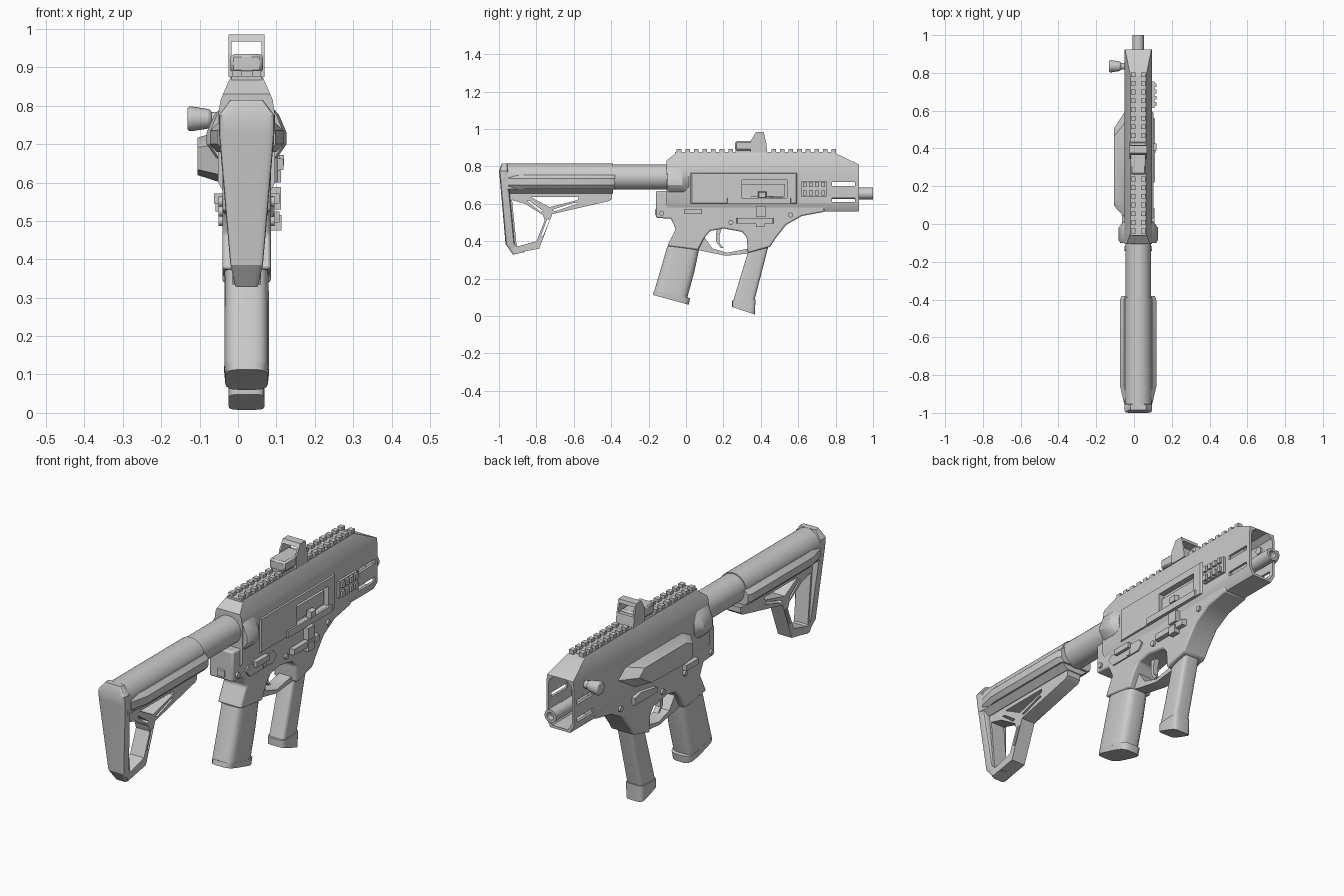
import bpy, bmesh, math
from mathutils import Vector

if "Cube" in bpy.data.objects:
    bpy.data.objects.remove(bpy.data.objects["Cube"], do_unlink=True)

CX = 0.0225          # centre plane of the body
parts = []


def finish(name, bm):
    bmesh.ops.recalc_face_normals(bm, faces=bm.faces)
    mesh = bpy.data.meshes.new(name)
    bm.to_mesh(mesh)
    bm.free()
    ob = bpy.data.objects.new(name, mesh)
    bpy.context.collection.objects.link(ob)
    parts.append(ob)
    return ob


def skin(name, rings):
    """Closed surface through matching rings of points."""
    bm = bmesh.new()
    loops = [[bm.verts.new(p) for p in ring] for ring in rings]
    n = len(loops[0])
    for a, b in zip(loops, loops[1:]):
        for i in range(n):
            j = (i + 1) % n
            bm.faces.new((a[i], a[j], b[j], b[i]))
    bm.faces.new(loops[0])
    bm.faces.new(loops[-1])
    return finish(name, bm)


def plate(name, pts, x0, x1, taper=1.0):
    """Side profile (y, z) extruded across x; taper shrinks the far face."""
    c = sum((Vector(p) for p in pts), Vector((0, 0))) / len(pts)
    far = [c + (Vector(p) - c) * taper for p in pts]
    return skin(name, [[(x0, y, z) for y, z in pts], [(x1, y, z) for y, z in far]])


def slab(name, pts, half):
    return plate(name, pts, CX - half, CX + half)


def box(name, x, y, z, taper=1.0):
    pts = [(y[0], z[0]), (y[1], z[0]), (y[1], z[1]), (y[0], z[1])]
    return plate(name, pts, x[0], x[1], taper)


def mirrored(half):
    """Right half of an (x, z) section, top to bottom, completed on the left."""
    return half + [(-x, z) for x, z in reversed(half)]


def along(name, half, stations):
    """Section swept on y; each station is (y, x scale)."""
    sec = mirrored(half)
    return skin(name, [[(CX + x * s, y, z) for x, z in sec] for y, s in stations])


def column(name, rings, power=0.5, n=20):
    """Rounded column; each ring is back edge (y, z), front edge (y, z), width."""
    out = []
    for y0, z0, y1, z1, w in rings:
        ring = []
        for i in range(n):
            a = math.tau * (i + 0.5) / n
            c, s = (math.copysign(abs(f) ** power, f) for f in (math.cos(a), math.sin(a)))
            t = (c + 1) / 2
            ring.append((CX + s * w / 2, y0 + (y1 - y0) * t, z0 + (z1 - z0) * t))
        out.append(ring)
    return skin(name, out)


def rod(name, start, end, r, r2=None, n=24):
    a, b = Vector(start), Vector(end)
    q = (b - a).to_track_quat('Z', 'Y')
    bm = bmesh.new()
    bmesh.ops.create_cone(bm, cap_ends=True, segments=n, radius1=r,
                          radius2=r if r2 is None else r2, depth=(b - a).length)
    for v in bm.verts:
        v.co = q @ v.co + (a + b) / 2
    return finish(name, bm)


def combine(ob, tool, op='DIFFERENCE'):
    mod = ob.modifiers.new("cut", 'BOOLEAN')
    mod.operation, mod.object, mod.solver = op, tool, 'EXACT'
    bpy.context.view_layer.objects.active = ob
    bpy.ops.object.modifier_apply(modifier=mod.name)
    parts.remove(tool)
    bpy.data.objects.remove(tool, do_unlink=True)


def soften(ob, width, segments=2):
    mod = ob.modifiers.new("bevel", 'BEVEL')
    mod.width, mod.segments, mod.limit_method = width, segments, 'ANGLE'
    return ob


# Upper receiver and hollow handguard
upper = slab("upper_receiver", [(-.105, .56), (-.105, .83), (-.05, .875), (.79, .875),
                                (.925, .81), (.925, .56)], .2)
combine(upper, along("section", [(.04, .88), (.068, .815), (.074, .775), (.074, .60), (.05, .555)],
                     [(-.3, 1), (1.1, 1)]), 'INTERSECT')
combine(upper, along("bore", [(.03, .81), (.056, .79), (.062, .77), (.062, .605), (.042, .572)],
                     [(.75, 1), (1.1, 1)]))
for z in (.62, .705):
    combine(upper, box("slot", (-.2, .2), (.78, .903), (z - .011, z + .011)))
panel = box("right_side_panel", (.09, .104), (.02, .60), (.60, .765), .96)
for ob in (upper, panel):
    combine(ob, box("port", (.075, .2), (.30, .54), (.632, .727)))
box("bolt", (.05, .088), (.30, .53), (.64, .705))
rod("barrel", (CX, .6, .655), (CX, .97, .655), .03)
muzzle = rod("muzzle", (CX, .9, .655), (CX, 1.0, .655), .031)
combine(muzzle, rod("muzzle_bore", (CX, .93, .655), (CX, 1.1, .655), .018))

# Lower receiver, guard and trigger
lower = slab("lower_receiver", [(-.16, .67), (-.16, .525), (-.08, .52), (-.055, .465), (-.10, .375),
                                (.065, .353), (.10, .42), (.13, .455), (.20, .468), (.30, .45),
                                (.325, .42), (.33, .337), (.45, .37), (.475, .41), (.535, .487),
                                (.62, .535), (.74, .557), (.74, .62)], .063)
soften(lower, .008)
slab("trigger_guard", [(.06, .355), (.10, .345), (.215, .322), (.34, .335), (.34, .36), (.305, .355),
                       (.22, .338), (.14, .362), (.10, .42)], .032)
slab("trigger", [(.165, .48), (.195, .48), (.178, .43), (.18, .39), (.20, .365),
                 (.185, .365), (.162, .395), (.16, .43)], .013)
slab("rear_block", [(-.165, .55), (-.165, .54), (-.15, .53), (-.15, .58), (-.165, .57)], .02)

# Grip and magazine
column("pistol_grip", [(-.10, .375, .07, .353, .115), (-.13, .27, .045, .235, .117),
                       (-.17, .135, .005, .09, .117)])
column("grip_base", [(-.172, .135, .022, .096, .118), (-.178, .113, .016, .06, .112)])
column("magazine", [(.34, .37, .44, .37, .085), (.253, .085, .36, .06, .085)], .35)
column("magazine_base", [(.247, .082, .372, .088, .094), (.247, .048, .368, .008, .094)], .35)

# Buffer tube and rear collar
rod("buffer_tube", (CX, -.42, .743), (CX, -.05, .743), .067, n=32)
along("rear_collar", [(.055, .81), (.085, .775), (.104, .73), (.104, .70), (.08, .665), (.05, .65)],
      [(-.10, .92), (-.085, 1), (-.02, 1), (.015, .75)])

# Stock
half_tube = [(.072 * math.sin(a), .743 + .072 * math.cos(a))
             for a in (math.radians(d) for d in range(5, 96, 15))]
along("stock_sleeve", half_tube + [(.07, .68), (.04, .655)], [(-.97, 1), (-.39, 1)])
along("stock_side_channels", [(.075, .755), (.096, .735), (.096, .70), (.078, .68)],
      [(-.95, .78), (-.86, 1), (-.40, 1), (-.38, .9)])
frame = slab("stock_frame", [(-.975, .70), (-.395, .70), (-.395, .628), (-.41, .615), (-.715, .545),
                             (-.785, .36), (-.92, .335), (-.96, .40)], .037)
for hole in ([(-.93, .62), (-.86, .60), (-.765, .54), (-.755, .51), (-.80, .40), (-.905, .37)],
             [(-.83, .636), (-.575, .636), (-.58, .62), (-.73, .582)],
             [(-.852, .616), (-.838, .616), (-.765, .563), (-.775, .556)],
             [(-.715, .568), (-.70, .560), (-.58, .600), (-.59, .608)],
             [(-.742, .518), (-.73, .512), (-.765, .425), (-.775, .43)]):
    combine(frame, slab("hole", hole, .2))
column("butt_pad", [(-.925, .328, -.86, .342, .06), (-.965, .385, -.915, .385, .085),
                    (-.995, .73, -.95, .73, .145), (-1.0, .775, -.95, .775, .145),
                    (-.985, .815, -.955, .815, .085)], .3)

# Top rail, split teeth
box("top_rail", (CX - .04, CX + .04), (-.06, .79), (.85, .877))
for i in range(19):
    y = -.05 + i * .046
    if y < .24 or y > .44:
        for side in (-1, 1):
            x = CX + side * .026
            box("rail_tooth", (x - .012, x + .012), (y, y + .025), (.872, .892))

# Reflex sight
box("sight_clamp", (CX - .032, CX + .032), (.265, .43), (.865, .90))
soften(box("sight_body", (CX - .042, CX + .042), (.262, .41), (.885, .935)), .008, 1)
hood = slab("sight_hood", [(.345, .875), (.435, .875), (.43, .92), (.415, .985),
                           (.375, .985), (.345, .935)], .047)
combine(hood, box("window", (CX - .039, CX + .039), (.2, .6), (.925, .968)))

# Right side accessory rail
box("side_rail_base", (.09, .108), (.615, .755), (.64, .72))
for i in range(4):
    for z in (.645, .69):
        y = .625 + i * .033
        box("side_rail_tooth", (.10, .12), (y, y + .02), (z, z + .027))

# Right side controls
box("port_ledge", (.085, .112), (.215, .565), (.60, .632), .96)
box("bolt_release", (.08, .112), (.375, .425), (.53, .588))
box("port_deflector", (.095, .118), (.385, .43), (.63, .665), .8)
box("magazine_catch_rail", (.08, .108), (.27, .47), (.495, .525), .95)
box("magazine_button", (.08, .113), (.375, .42), (.475, .515))
plate("safety_plate", [(-.07, .545), (-.05, .565), (.14, .565), (.165, .54), (.14, .51), (-.04, .51)],
      .08, .092)

# Left side cover and controls
plate("left_side_cover", [(.03, .62), (.03, .70), (.10, .735), (.54, .735), (.60, .69),
                          (.47, .61), (.10, .60)], -.045, -.106, .72)
rod("handle_stem", (-.03, .835, .766), (-.09, .835, .766), .018)
soften(rod("charging_handle", (-.068, .835, .766), (-.132, .835, .766), .024, .034), .01, 3)
plate("left_bolt_lever", [(.30, .525), (.47, .525), (.47, .56), (.42, .57), (.30, .55)], -.035, -.058)
for side in (-1, 1):
    box("safety_lever", (CX + side * .06, CX + side * .085), (-.01, .085), (.545, .572))
    for y, z in ((.07, .525), (.24, .50), (.56, .54), (-.13, .55)):
        rod("pin", (CX + side * .05, y, z), (CX + side * .073, y, z), .013, n=16)

bpy.ops.object.select_all(action='DESELECT')
for ob in parts:
    ob.select_set(True)
bpy.context.view_layer.objects.active = upper
bpy.ops.object.shade_smooth_by_angle(angle=math.radians(30))
